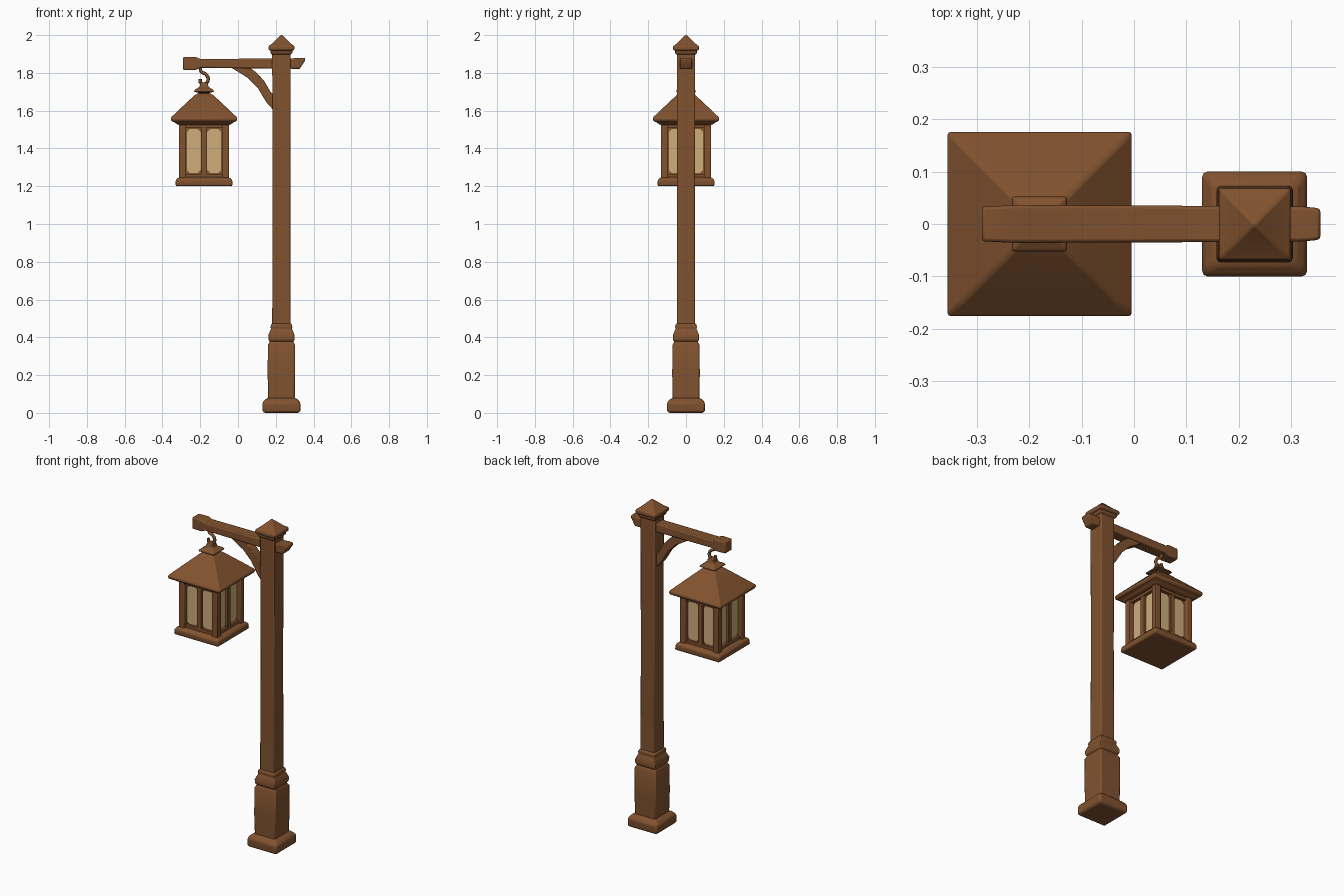
import bpy, bmesh, math
from mathutils import Matrix, Vector

cube = bpy.data.objects.get("Cube")
if cube:
    bpy.data.objects.remove(cube)

POST_X, LAMP_X = 0.23, -0.18


def material(name, rgb):
    m = bpy.data.materials.new(name)
    m.use_nodes = True
    color = (*rgb, 1)
    m.diffuse_color = color
    m.node_tree.nodes["Principled BSDF"].inputs["Base Color"].default_value = color
    return m


wood = material("warm brown wood", (0.22, 0.085, 0.028))
glass = material("cream glass", (0.62, 0.42, 0.2))


def finish(obj, mat, bevel):
    """Material, soft worn edges and angle-limited smooth shading."""
    obj.data.materials.append(mat)
    if bevel:
        mod = obj.modifiers.new("soft edges", "BEVEL")
        mod.width, mod.segments, mod.limit_method = bevel, 2, "ANGLE"
        mod.angle_limit = math.radians(35)
    bpy.ops.object.select_all(action="DESELECT")
    obj.select_set(True)
    bpy.context.view_layer.objects.active = obj
    bpy.ops.object.shade_smooth_by_angle(angle=math.radians(35))
    return obj


def loft(name, rings, mat=wood, bevel=0.006):
    """Skin a closed solid through rings of equal point count."""
    bm = bmesh.new()
    loops = [[bm.verts.new(p) for p in ring] for ring in rings]
    n = len(loops[0])
    for a, b in zip(loops, loops[1:]):
        for i in range(n):
            j = (i + 1) % n
            bm.faces.new((a[i], a[j], b[j], b[i]))
    bm.faces.new(loops[0])
    bm.faces.new(loops[-1])
    bmesh.ops.recalc_face_normals(bm, faces=bm.faces)
    mesh = bpy.data.meshes.new(name)
    bm.to_mesh(mesh)
    bm.free()
    obj = bpy.data.objects.new(name, mesh)
    bpy.context.collection.objects.link(obj)
    return finish(obj, mat, bevel)


def square_tower(name, x, profile, y=0, bevel=0.006):
    """Square cross-sections given as (half width, height)."""
    corners = ((-1, -1), (1, -1), (1, 1), (-1, 1))
    return loft(name, [[(x + h * a, y + h * b, z) for a, b in corners]
                       for h, z in profile], bevel=bevel)


def tube(name, points, radius):
    curve = bpy.data.curves.new(name, "CURVE")
    curve.dimensions = "3D"
    curve.bevel_depth, curve.bevel_resolution = radius, 2
    curve.resolution_u, curve.use_fill_caps = 6, True
    spline = curve.splines.new("BEZIER")
    spline.bezier_points.add(len(points) - 1)
    for bp, (x, z) in zip(spline.bezier_points, points):
        bp.co = (x, 0, z)
        bp.handle_left_type = bp.handle_right_type = "AUTO"
    obj = bpy.data.objects.new(name, curve)
    obj.data.materials.append(wood)
    bpy.context.collection.objects.link(obj)


# Post: foot, pedestal, collar, shaft and pointed cap
square_tower("post_foot", POST_X, [(0.095, 0), (0.1, 0.012), (0.1, 0.058), (0.075, 0.08)], bevel=0.01)
square_tower("pedestal", POST_X, [(0.07, 0.06), (0.073, 0.2), (0.072, 0.36), (0.058, 0.385)], bevel=0.008)
square_tower("collar", POST_X, [(0.055, 0.37), (0.068, 0.385), (0.07, 0.41), (0.06, 0.435),
                                (0.055, 0.445), (0.058, 0.455), (0.055, 0.468), (0.045, 0.475)], bevel=0.004)
square_tower("post_shaft", POST_X, [(0.049, 0.45), (0.047, 1.1), (0.049, 1.92)], bevel=0.007)
square_tower("cap_moulding", POST_X, [(0.048, 1.895), (0.058, 1.905), (0.058, 1.92), (0.04, 1.925)], bevel=0.003)
square_tower("post_cap", POST_X, [(0.055, 1.915), (0.068, 1.922), (0.068, 1.942), (0.05, 1.955),
                                  (0.004, 2.0)], bevel=0.005)

# Crossbeam with thicker, flared ends: x, bottom, top, half depth
beam = [(-0.29, 1.815, 1.885, 0.033), (-0.225, 1.815, 1.885, 0.036), (-0.2, 1.827, 1.874, 0.036),
        (0.28, 1.822, 1.876, 0.034), (0.325, 1.82, 1.88, 0.033), (0.355, 1.865, 1.88, 0.03)]
loft("crossbeam", [[(x, -d, lo), (x, d, lo), (x, d, hi), (x, -d, hi)] for x, lo, hi, d in beam])

# Curved brace: lower edge paired with upper edge
lower = [(0.19, 1.6), (0.15, 1.645), (0.105, 1.72), (0.05, 1.775), (-0.04, 1.83)]
upper = [(0.19, 1.68), (0.172, 1.7), (0.14, 1.755), (0.1, 1.8), (0.06, 1.83)]
D = 0.026
loft("curved_brace", [[(a, -D, b), (a, D, b), (c, D, d), (c, -D, d)]
                      for (a, b), (c, d) in zip(lower, upper)], bevel=0.004)

# Hook and finial
tube("hook", [(-0.2, 1.83), (-0.195, 1.807), (-0.17, 1.792), (-0.158, 1.765), (-0.175, 1.742),
              (-0.198, 1.748), (-0.2, 1.768)], 0.009)
square_tower("finial", LAMP_X, [(0.032, 1.675), (0.03, 1.695), (0.053, 1.7), (0.05, 1.71),
                                (0.025, 1.725), (0.018, 1.75)], bevel=0.003)

# Lantern roof and base
square_tower("lantern_roof", LAMP_X, [(0.14, 1.525), (0.155, 1.538), (0.173, 1.545), (0.177, 1.562),
                                      (0.15, 1.588), (0.1, 1.635), (0.05, 1.682), (0.035, 1.69)])
square_tower("lantern_base", LAMP_X, [(0.147, 1.2), (0.151, 1.208), (0.149, 1.236), (0.132, 1.248)])
square_tower("lantern_core", LAMP_X, [(0.105, 1.23), (0.105, 1.535)], bevel=0)

# Corner posts
for sx, xname in ((-1, "right"), (1, "left")):
    for sy, yname in ((-1, "front"), (1, "back")):
        square_tower(f"corner_post_{yname}_{xname}", LAMP_X + sx * 0.113,
                     [(0.019, 1.235), (0.019, 1.535)], y=sy * 0.113, bevel=0.004)


def side_block(name, side, x, z, half_w, half_h, near, far, mat, cut=0.0, bevel=0.003):
    """Chamfered plate on one of the four lantern sides."""
    turn = Matrix.Translation((LAMP_X, 0, 0)) @ Matrix.Rotation(side * math.pi / 2, 4, "Z")
    c = max(cut, 0.001)
    outline = []
    for sx, sz in ((-1, -1), (1, -1), (1, 1), (-1, 1)):
        pair = [(sx * half_w, sz * (half_h - c)), (sx * (half_w - c), sz * half_h)]
        outline += pair if sx * sz > 0 else pair[::-1]
    loft(name, [[turn @ Vector((x + a, -d, z + b)) for a, b in outline] for d in (near, far)],
         mat, bevel)


# Rails, mullion and two panes on every side
for side, label in enumerate(("front", "left", "back", "right")):
    side_block(f"lower_rail_{label}", side, 0, 1.252, 0.1, 0.014, 0.1, 0.12, wood)
    side_block(f"upper_rail_{label}", side, 0, 1.521, 0.1, 0.012, 0.1, 0.122, wood)
    side_block(f"mullion_{label}", side, 0, 1.385, 0.014, 0.14, 0.1, 0.12, wood)
    for s in (-1, 1):
        side_block(f"pane_{label}_{'a' if s < 0 else 'b'}", side, s * 0.054, 1.386,
                   0.037, 0.117, 0.103, 0.108, glass, cut=0.016, bevel=0)
